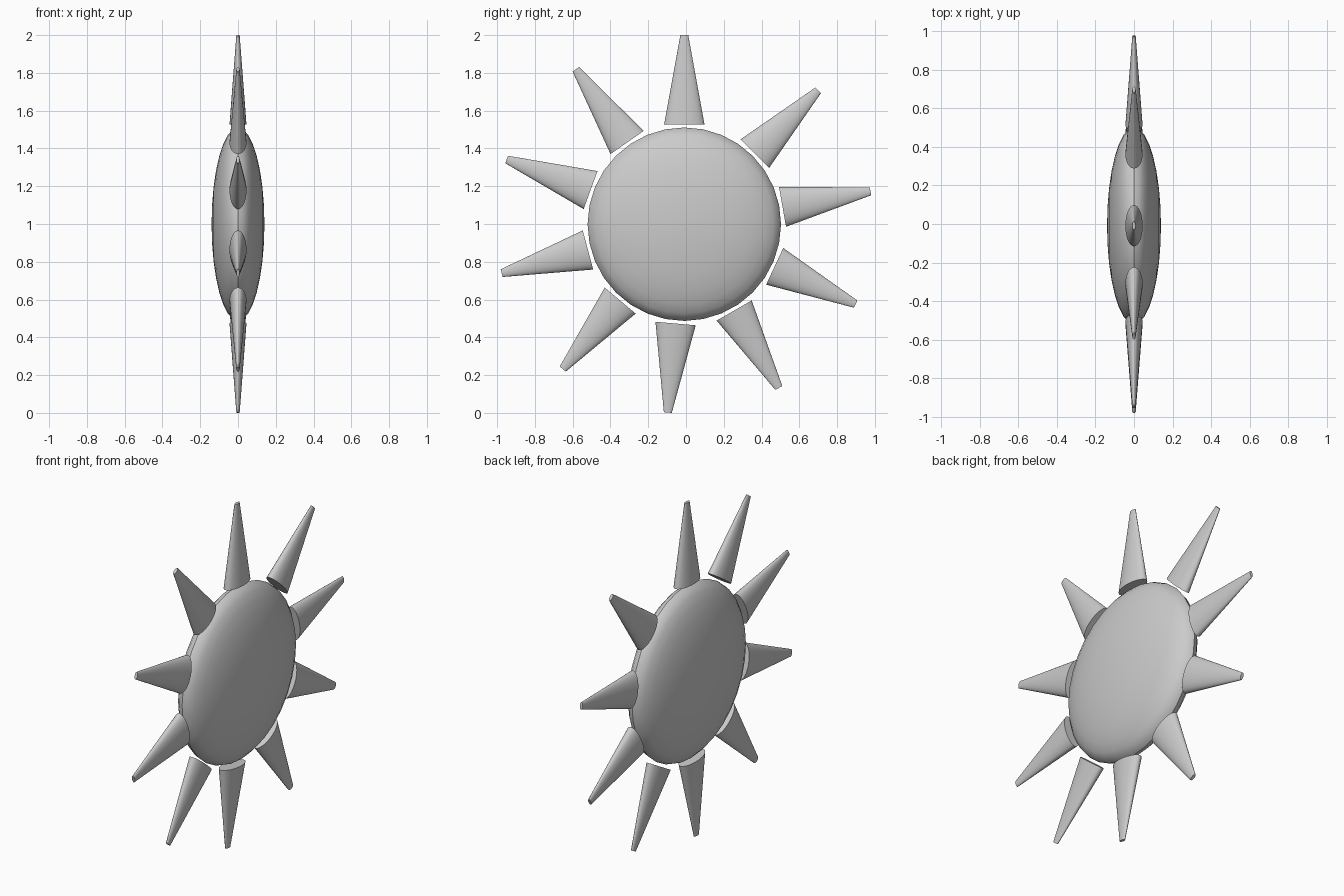
import bpy
from math import radians, sin, cos

if "Cube" in bpy.data.objects:
    bpy.data.objects.remove(bpy.data.objects["Cube"])

CENTRE = (0, -0.009, 0.999)
INNER, OUTER = 0.528, 1.001      # radial span of the rays


def smooth(obj):
    bpy.ops.object.transform_apply(location=False, rotation=True, scale=True)
    bpy.ops.object.shade_smooth_by_angle(angle=radians(35))


# Flattened central disc, poles along x
bpy.ops.mesh.primitive_uv_sphere_add(segments=32, ring_count=16, radius=1,
                                     location=CENTRE, rotation=(0, radians(90), 0))
disc = bpy.context.object
disc.name = "disc"
disc.scale = (0.512, 0.512, 0.14)
smooth(disc)

# Flattened, truncated cone rays: 35 degree steps, with one wider gap after the top
mid = (INNER + OUTER) / 2
for i, deg in enumerate([0] + list(range(45, 326, 35))):
    a = radians(deg)
    bpy.ops.mesh.primitive_cone_add(
        vertices=32, radius1=0.107, radius2=0.021, depth=OUTER - INNER,
        location=(0, CENTRE[1] + mid * sin(a), CENTRE[2] + mid * cos(a)),
        rotation=(-a, 0, 0))
    ray = bpy.context.object
    ray.name = f"ray_{i + 1}"
    ray.scale = (0.42, 1, 1)
    smooth(ray)
